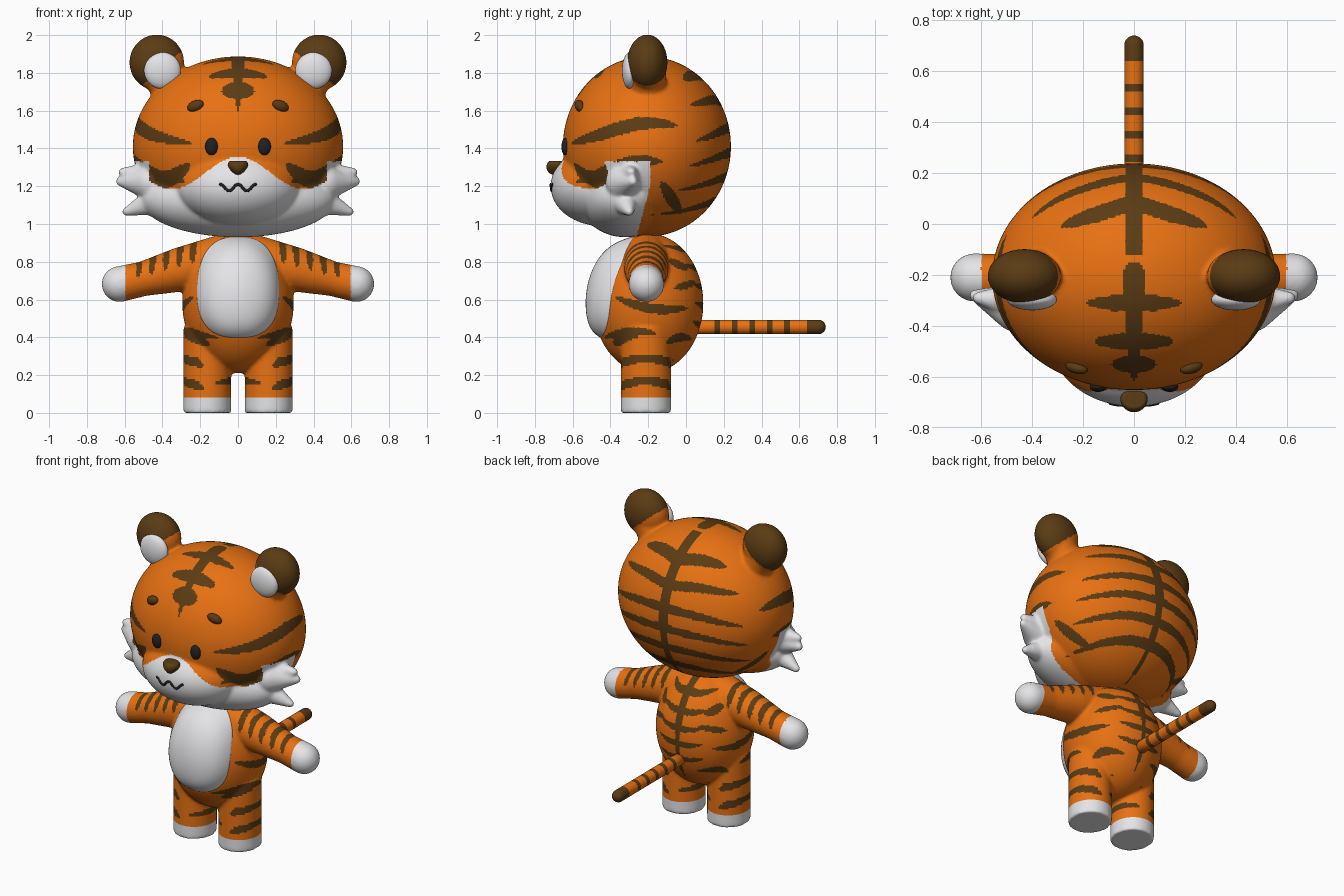
import bpy, bmesh, math
from mathutils import Vector, Matrix
from mathutils.bvhtree import BVHTree

if "Cube" in bpy.data.objects:
    bpy.data.objects.remove(bpy.data.objects["Cube"])

def material(name, rgb):
    m = bpy.data.materials.new(name)
    m.diffuse_color = (*rgb, 1)
    m.use_nodes = True
    m.node_tree.nodes["Principled BSDF"].inputs["Base Color"].default_value = m.diffuse_color
    return m

ORANGE = material("orange fur", (0.80, 0.165, 0.006))
BROWN = material("dark brown", (0.105, 0.045, 0.007))
WHITE = material("white fur", (0.78, 0.78, 0.80))
BLACK = material("black", (0.015, 0.015, 0.017))

# ---------- helpers ----------
def ball(bm, loc, rad, seg=24, rot=None):
    mat = Matrix.Translation(loc) @ (rot or Matrix()) @ Matrix.Diagonal((*rad, 1))
    return bmesh.ops.create_uvsphere(bm, u_segments=seg, v_segments=seg * 2 // 3, radius=1, matrix=mat)["verts"]

def limb(bm, a, b, steps=8):
    """chain of balls between two (x, y, z, radius) points, on both sides"""
    for i in range(steps + 1):
        p = Vector(a).lerp(Vector(b), i / steps)
        for s in (-1, 1):
            ball(bm, (s * p[0], p[1], p[2]), (p[3],) * 3, 24)

def finish(bm, name, *mats):
    me = bpy.data.meshes.new(name)
    bmesh.ops.recalc_face_normals(bm, faces=bm.faces[:])
    bm.to_mesh(me)
    bm.free()
    for m in mats:
        me.materials.append(m)
    me.polygons.foreach_set("use_smooth", [True] * len(me.polygons))
    ob = bpy.data.objects.new(name, me)
    bpy.context.collection.objects.link(ob)
    return ob

def fuse(ob, voxel, smooth):
    """melt overlapping parts into one soft skin"""
    r = ob.modifiers.new("fuse", "REMESH")
    r.mode, r.voxel_size = "VOXEL", voxel
    s = ob.modifiers.new("soften", "SMOOTH")
    s.factor, s.iterations = 0.5, smooth
    dg = bpy.context.evaluated_depsgraph_get()
    me = bpy.data.meshes.new_from_object(ob.evaluated_get(dg))
    ob.modifiers.clear()
    ob.data = me
    me.materials.clear()
    for m in (ORANGE, BROWN, WHITE):
        me.materials.append(m)
    me.polygons.foreach_set("use_smooth", [True] * len(me.polygons))

# stripes are drawn in the plane of a view, mirrored in x
VIEWS = {
    "front": (lambda c: (abs(c.x), c.z), lambda n: n.y < -0.3),
    "back": (lambda c: (abs(c.x), c.z), lambda n: n.y > 0.2),
    "side": (lambda c: (c.y, c.z), lambda n: abs(n.x) > 0.35),
    "top": (lambda c: (abs(c.x), c.y), lambda n: n.z > 0.2),
    "any": (lambda c: (abs(c.x), c.z), lambda n: True),
}

def stripe(view, half, start, end, arch=0, wave=0):
    """tapered stroke between two points, bowed by arch and rippled by wave"""
    pts = []
    for i in range(9):
        t = i / 8
        p = Vector(start).lerp(Vector(end), t)
        p.y += arch * math.sin(math.pi * t) + wave * math.sin(2 * math.pi * t)
        pts.append(p)
    lo = [min(p[k] for p in pts) - half for k in (0, 1)]
    hi = [max(p[k] for p in pts) + half for k in (0, 1)]
    return view, half, pts, lo, hi

def inside(u, v, half, pts):
    k = len(pts) - 1
    for i in range(k):
        ax, ay = pts[i]
        dx, dy = pts[i + 1] - pts[i]
        s = max(0, min(1, ((u - ax) * dx + (v - ay) * dy) / (dx * dx + dy * dy)))
        t = (i + s) / k
        # strokes from the middle line taper once, others at both ends
        taper = 1 - 0.97 * t * t if pts[0][0] == 0 else max(0.03, 1 - (2 * t - 1) ** 2)
        if math.hypot(u - ax - s * dx, v - ay - s * dy) < half * math.sqrt(taper):
            return True
    return False

def paint(ob, rule, stripes):
    for p in ob.data.polygons:
        c, n = p.center, p.normal
        idx = rule(c)
        if idx == 0:
            flat = {k: f[0](c) for k, f in VIEWS.items() if f[1](n)}
            for view, half, pts, lo, hi in stripes:
                if view in flat:
                    u, v = flat[view]
                    if lo[0] < u < hi[0] and lo[1] < v < hi[1] and inside(u, v, half, pts):
                        idx = 1
                        break
        p.material_index = idx

def surface(ob):
    me = ob.data
    tree = BVHTree.FromPolygons([v.co for v in me.vertices], [p.vertices[:] for p in me.polygons])
    def front_y(x, z):
        hit = tree.ray_cast(Vector((x, -2, z)), Vector((0, 1, 0)))[0]
        return hit.y if hit else -0.2
    return front_y

# ---------- head with muzzle, cheeks, tufts and ears ----------
bm = bmesh.new()
ball(bm, (0, -0.207, 1.41), (0.557, 0.445, 0.477), 96)
ball(bm, (0, -0.45, 1.20), (0.33, 0.267, 0.21), 64)
ball(bm, (0, -0.32, 1.135), (0.52, 0.245, 0.205), 64)
limb(bm, (0.46, -0.33, 1.22, 0.095), (0.625, -0.28, 1.225, 0.024))
limb(bm, (0.50, -0.30, 1.26, 0.06), (0.61, -0.29, 1.275, 0.024))
limb(bm, (0.42, -0.33, 1.13, 0.08), (0.59, -0.30, 1.065, 0.024))
limb(bm, (0.35, -0.205, 1.70, 0.105), (0.41, -0.205, 1.80, 0.10))
for s in (-1, 1):
    ball(bm, (s * 0.43, -0.205, 1.855), (0.145, 0.107, 0.148), 48)
head = finish(bm, "head")
fuse(head, 0.0097, 9)

def head_rule(c):
    x = abs(c.x)
    if 0.65 * x + 0.76 * c.z > 1.65:                   # ear caps
        return 1
    top = 1.33 if x > 0.47 else 1.27 + 0.085 * math.cos(x * math.pi / 0.35)
    return 2 if c.z < top and c.y < -0.19 - max(0, 1.2 - c.z) * 0.27 else 0

marks = [
    stripe("top", 0.04, (0, -0.19), (0, -0.61)),                        # forehead line
    stripe("back", 0.034, (0, 1.86), (0, 0.96)),                        # back line
    stripe("side", 0.036, (-0.60, 1.43), (-0.05, 1.52), 0.04, -0.01),   # cheeks
    stripe("side", 0.036, (-0.58, 1.22), (-0.13, 1.33), 0.03, -0.01),
    stripe("front", 0.045, (0.26, 1.315), (0.53, 1.29), -0.07),
    stripe("side", 0.032, (-0.13, 1.22), (-0.03, 1.06)),
]
for y, length in ((-0.31, 0.18), (-0.46, 0.15), (-0.55, 0.08)):
    marks.append(stripe("top", 0.034, (0, y), (length, y)))
for i in range(6):
    z = 1.77 - 0.13 * i
    length = 0.46 * math.sqrt(1 - ((z - 1.4) / 0.47) ** 2)
    marks.append(stripe("back", 0.028, (0, z), (length, z - (0.07 if i > 1 else 0.01)), 0.02))
paint(head, head_rule, marks)

# ---------- face details ----------
face_y = surface(head)
for s, side in ((-1, "right"), (1, "left")):
    bm = bmesh.new()
    ball(bm, (s * 0.14, face_y(0.14, 1.41) - 0.002, 1.41), (0.034, 0.02, 0.046))
    finish(bm, side + "_eye", BLACK)
    bm = bmesh.new()
    ball(bm, (s * 0.225, face_y(0.225, 1.625) - 0.003, 1.625), (0.047, 0.024, 0.029),
         rot=Matrix.Rotation(s * 0.4, 4, "Y") @ Matrix.Rotation(s * 0.25, 4, "Z"))
    finish(bm, side + "_brow", BROWN)
    bm = bmesh.new()
    ball(bm, (s * 0.40, -0.297, 1.812), (0.097, 0.042, 0.097), 36)
    finish(bm, side + "_inner_ear", WHITE)

bm = bmesh.new()
for v in ball(bm, (0, 0, 0), (0.064, 0.05, 0.044), 32):
    v.co.x *= 0.78 + 7 * v.co.z
    v.co.z = min(v.co.z, 0.032)
bmesh.ops.translate(bm, verts=bm.verts[:], vec=(0, face_y(0, 1.3) - 0.005, 1.302))
finish(bm, "nose", BROWN)

# mouth: thin wavy line laid on the muzzle
bm = bmesh.new()
for i in range(61):
    x = -0.092 + 0.184 * i / 60
    z = 1.193 + 0.017 * math.cos(x * 2 * math.pi / 0.094)
    ball(bm, (x, face_y(x, z), z), (0.008, 0.006, 0.008), 8)
finish(bm, "mouth", BLACK)

# ---------- body with arms and legs ----------
bm = bmesh.new()
ball(bm, (0, -0.2, 0.58), (0.295, 0.292, 0.37), 72)
limb(bm, (0.08, -0.21, 0.82, 0.125), (0.3, -0.21, 0.76, 0.118))
limb(bm, (0.3, -0.21, 0.76, 0.118), (0.5, -0.21, 0.71, 0.092))
limb(bm, (0.5, -0.21, 0.71, 0.092), (0.627, -0.21, 0.682, 0.095))
for s in (-1, 1):
    bmesh.ops.create_cone(bm, cap_ends=True, segments=48, radius1=1, radius2=1, depth=0.45,
                          matrix=Matrix.Translation((s * 0.163, -0.212, 0.225)) @ Matrix.Diagonal((0.127, 0.134, 1, 1)))
body = finish(bm, "body")
fuse(body, 0.0097, 9)

def body_rule(c):
    return 2 if c.z < 0.08 or abs(c.x) > 0.60 else 0

marks = [
    stripe("back", 0.022, (0, 0.94), (0, 0.32)),                        # back line
    stripe("side", 0.026, (-0.37, 0.61), (0.01, 0.555), -0.03),         # flanks
    stripe("side", 0.024, (-0.43, 0.40), (-0.16, 0.42), 0.02),
    stripe("side", 0.022, (-0.10, 0.37), (0.03, 0.39), 0.02),
    stripe("side", 0.020, (-0.06, 0.66), (0.05, 0.69)),
    stripe("side", 0.020, (-0.09, 0.81), (0.01, 0.76)),
    stripe("front", 0.024, (0.15, 0.36), (0.31, 0.43)),
]
for z in (0.16, 0.28):                                                  # leg rings
    marks.append(stripe("side", 0.02, (-0.35, z), (-0.07, z), 0.01))
    for view in ("front", "back"):
        marks.append(stripe(view, 0.021, (0.18, z - 0.03), (0.31, z + 0.01)))
for i in range(5):                                                      # arm stripes
    x = 0.23 + 0.072 * i
    marks.append(stripe("any", 0.017, (x, 0.96 - 0.03 * i), (x + 0.012, 0.79 - 0.018 * i)))
for i in range(5):                                                      # back branches
    z = 0.87 - 0.1 * i
    marks.append(stripe("back", 0.02, (0, z), (0.15, z + 0.015), -0.01))
paint(body, body_rule, marks)

# belly patch: soft raised pad following the body
body_y = surface(body)
bm = bmesh.new()
rings, seg = 20, 64
last = None
center = bm.verts.new((0, body_y(0, 0.665) - 0.04, 0.665))
for r in range(1, rings + 1):
    k = r / rings
    ring = []
    for i in range(seg):
        a = 2 * math.pi * i / seg
        c, s = math.cos(a), math.sin(a)
        x = k * 0.225 * math.copysign(abs(c) ** 0.75, c)
        h = k * math.copysign(abs(s) ** 0.75, s)
        x *= 1 - 0.10 * max(0, h)
        z = 0.665 + 0.275 * h
        ring.append(bm.verts.new((x, body_y(x, z) - 0.04 + 0.05 * k ** 8, z)))
    for i in range(seg):
        j = (i + 1) % seg
        bm.faces.new((last[i], ring[i], ring[j], last[j]) if last else (center, ring[i], ring[j]))
    last = ring
bm.faces.new(last)          # closes the hidden back
finish(bm, "belly_patch", WHITE)

# ---------- tail: ringed rod with a rounded tip ----------
bands = [(0.15 + 0.0925 * i, 0.18 + 0.0925 * i) for i in range(5)] + [(0.64, 0.9)]
R = 0.038
profile = [(0, R)] + [(y, R) for b in bands for y in b if y < 0.7]
profile += [(0.702 + R * math.sin(0.26 * i), R * math.cos(0.26 * i)) for i in range(7)]
bm = bmesh.new()
rows = [[bm.verts.new((r * math.cos(math.pi * i / 16), y, 0.455 + r * math.sin(math.pi * i / 16)))
         for i in range(32)] for y, r in profile]
for a, b in zip(rows, rows[1:]):
    for i in range(32):
        f = bm.faces.new((a[i], a[(i + 1) % 32], b[(i + 1) % 32], b[i]))
        y = f.calc_center_median().y
        f.material_index = int(any(p < y < q for p, q in bands))
bm.faces.new(rows[0])
bm.faces.new(rows[-1]).material_index = 1
finish(bm, "tail", ORANGE, BROWN)
